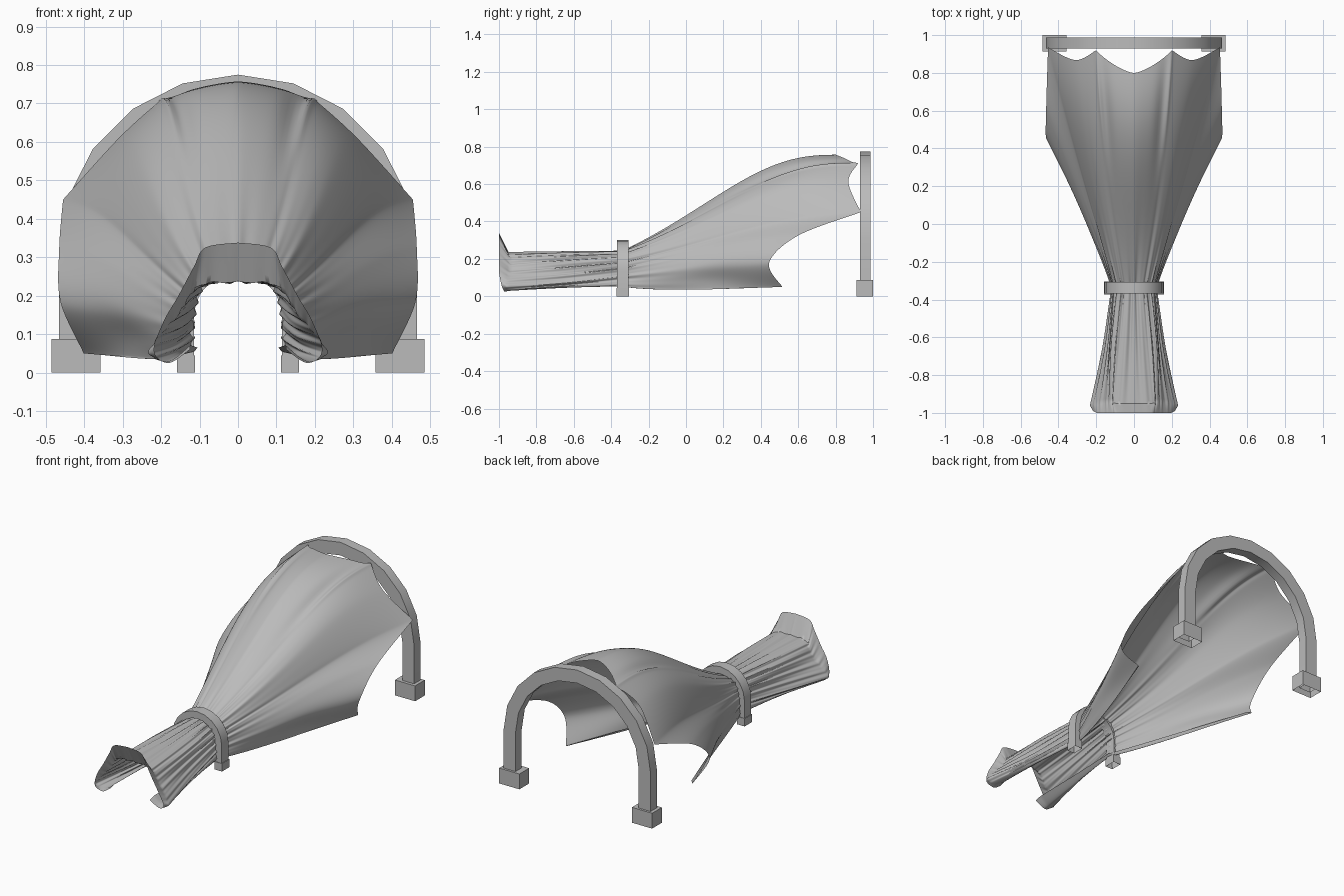
import bpy, bmesh, math
from mathutils import Vector

if "Cube" in bpy.data.objects:
    bpy.data.objects.remove(bpy.data.objects["Cube"])

grey = bpy.data.materials.new("plain_grey")
grey.diffuse_color = (0.5, 0.5, 0.5, 1)
grey.use_nodes = True
grey.node_tree.nodes["Principled BSDF"].inputs["Base Color"].default_value = grey.diffuse_color


def finish(bm, name, smooth=None):
    bmesh.ops.recalc_face_normals(bm, faces=bm.faces[:])
    mesh = bpy.data.meshes.new(name)
    bm.to_mesh(mesh)
    bm.free()
    mesh.materials.append(grey)
    ob = bpy.data.objects.new(name, mesh)
    bpy.context.collection.objects.link(ob)
    if smooth:
        bpy.context.view_layer.objects.active = ob
        ob.select_set(True)
        bpy.ops.object.shade_smooth_by_angle(angle=math.radians(smooth))
        ob.select_set(False)
    return ob


# Square-section hoop: straight legs joined by a half circle
def hoop(name, radius, thick, centre_z, y0, y1, foot_z, n=10):
    path = [(radius, foot_z, 0.0)]
    path += [(radius, centre_z, math.pi * i / n) for i in range(n + 1)]
    path += [(radius, foot_z, math.pi)]
    bm = bmesh.new()
    rings = []
    for r, cz, a in path:
        ring = []
        for rad, y in ((r, y0), (r, y1), (r - thick, y1), (r - thick, y0)):
            ring.append(bm.verts.new((rad * math.cos(a), y, cz + rad * math.sin(a))))
        rings.append(ring)
    for a, b in zip(rings, rings[1:]):
        for i in range(4):
            j = (i + 1) % 4
            bm.faces.new((a[i], a[j], b[j], b[i]))
    return finish(bm, name, 30)


hoop("large_hoop", 0.466, 0.075, 0.309, 0.93, 0.987, 0.02)
hoop("small_hoop", 0.155, 0.04, 0.145, -0.369, -0.308, 0.01)


# Feet of the hoops, open underneath
def foot(name, x, y, sx, sy, sz):
    bm = bmesh.new()
    bmesh.ops.create_cube(bm, size=1)
    bmesh.ops.delete(bm, geom=[f for f in bm.faces if f.normal.z < -0.5], context='FACES_ONLY')
    for v in bm.verts:
        v.co = Vector((x + v.co.x * sx, y + v.co.y * sy, sz * (v.co.z + 0.5)))
    finish(bm, name)


for side, word in ((-1, "left"), (1, "right")):
    foot(word + "_large_foot", side * 0.421, 0.956, 0.128, 0.088, 0.088)
    foot(word + "_small_foot", side * 0.135, -0.3385, 0.047, 0.067, 0.045)

# Half cross-sections of the cloth, from the spine down to the turned-in hem
FRONT = [(0, -1, .338), (.085, -1, .325), (.115, -1, .275), (.155, -1, .2),
         (.195, -1, .13), (.218, -.985, .055), (.18, -.97, .025), (.125, -.98, .06)]
THROAT = [(0, -.95, .236), (.09, -.95, .23), (.125, -.94, .2), (.155, -.94, .15),
          (.2, -.95, .1), (.232, -.96, .05), (.18, -.94, .03), (.125, -.94, .07)]
MIDDLE = [(0, -.65, .236), (.07, -.65, .234), (.115, -.65, .215), (.13, -.65, .17),
          (.145, -.65, .12), (.163, -.65, .07), (.15, -.65, .045), (.12, -.65, .07)]
WAIST = [(0, -.34, .24), (.05, -.34, .238), (.085, -.34, .225), (.105, -.34, .19),
         (.112, -.34, .15), (.116, -.34, .1), (.118, -.34, .055), (.105, -.34, .065)]
BACK = [(0, .8, .757), (.2, .92, .71), (.31, .868, .61), (.455, .935, .45),
        (.465, .6, .325), (.462, .445, .18), (.402, .515, .05), (.385, .5, .058)]
# sideways and upward swelling of the sheet at each key
BULGE = [(0, 0, .095), (.025, 0, .09), (.03, 0, .075), (.018, 0, .04),
         (.004, 0, .012), (0, 0, 0), (0, 0, 0), (0, 0, 0)]


# Catmull-Rom through the keys, with sharp tips at the listed key numbers
def spline(keys, s, tips=(0, 7)):
    i = min(int(s), len(keys) - 2)
    f = s - i
    a, b = Vector(keys[i]), Vector(keys[i + 1])
    lo = a if i in tips else Vector(keys[i - 1])
    hi = b if i + 1 in tips else Vector(keys[i + 2])
    return 0.5 * (2 * a + (b - lo) * f + (2 * lo - 5 * a + 4 * b - hi) * f * f
                  + (3 * a - lo - 3 * b + hi) * f ** 3)


def bell(x, c, w):
    return math.exp(-((x - c) / w) ** 2)


def cloth_point(u, s):
    # u runs 0..3 over the narrow neck and 3..4 over the spreading sheet
    if u <= 3:
        p = spline([spline(k, s) for k in (FRONT, THROAT, MIDDLE, WAIST)], u, (0, 1, 3))
        amount = 0.004 * min(1, u / 2)
    else:
        t = u - 3
        a, b = spline(WAIST, s), spline(BACK, s, (0, 1, 3, 6, 7))
        if s < 1:
            b.y -= 0.02 * math.sin(math.pi * s)
            b.z += 0.008 * math.sin(math.pi * s)
        p = a.lerp(b, t)
        p.x = a.x + (b.x - a.x) * t ** 1.1
        swell = spline(BULGE, s)
        p.x += swell.x * math.sin(math.pi * t)
        p.z += swell.z * math.sin(math.pi * t ** 1.7)
        # hem dips just behind the small hoop
        p.z -= 0.018 * bell(s, 6.3, 0.8) * math.sin(math.pi * t ** 0.65)
        amount = 0.004 * (1 - t) ** 4
        # tension folds running from the tied corners
        p.z -= 0.016 * bell(s, 0.78, 0.14) * bell(t, 0.75, 0.22)
        p.z += 0.006 * bell(s, 1.0, 0.1) * bell(t, 0.8, 0.22)
        p.x -= 0.018 * bell(s, 5.4, 0.5) * bell(t, 0.65, 0.25)
    # gathers pointing out from the middle of the tunnel, dying out at the hem
    out = Vector((p.x, 0, p.z - 0.06))
    wave = math.cos(s * 9.0) + 0.5 * math.cos(s * 15.7 + u * 1.5)
    if out.length > 0:
        p += out.normalized() * amount * wave * max(0, min(1, 6.2 - s))
    return p


US = [i / 4 for i in range(4)] + [1 + i / 12 for i in range(24)] + [3 + i / 48 for i in range(49)]
NS = 112
bm = bmesh.new()
rows = [[bm.verts.new(cloth_point(u, 7 * j / NS)) for j in range(NS + 1)] for u in US]
for a, b in zip(rows, rows[1:]):
    for j in range(NS):
        bm.faces.new((a[j], a[j + 1], b[j + 1], b[j]))
for r in rows:
    r[0].co.x = 0
cloth = finish(bm, "draped_cloth", 60)
if sum(f.normal.z * f.area for f in cloth.data.polygons) < 0:
    cloth.data.flip_normals()
mirror = cloth.modifiers.new("mirror", 'MIRROR')
mirror.use_clip = True
mirror.merge_threshold = 0.0001
